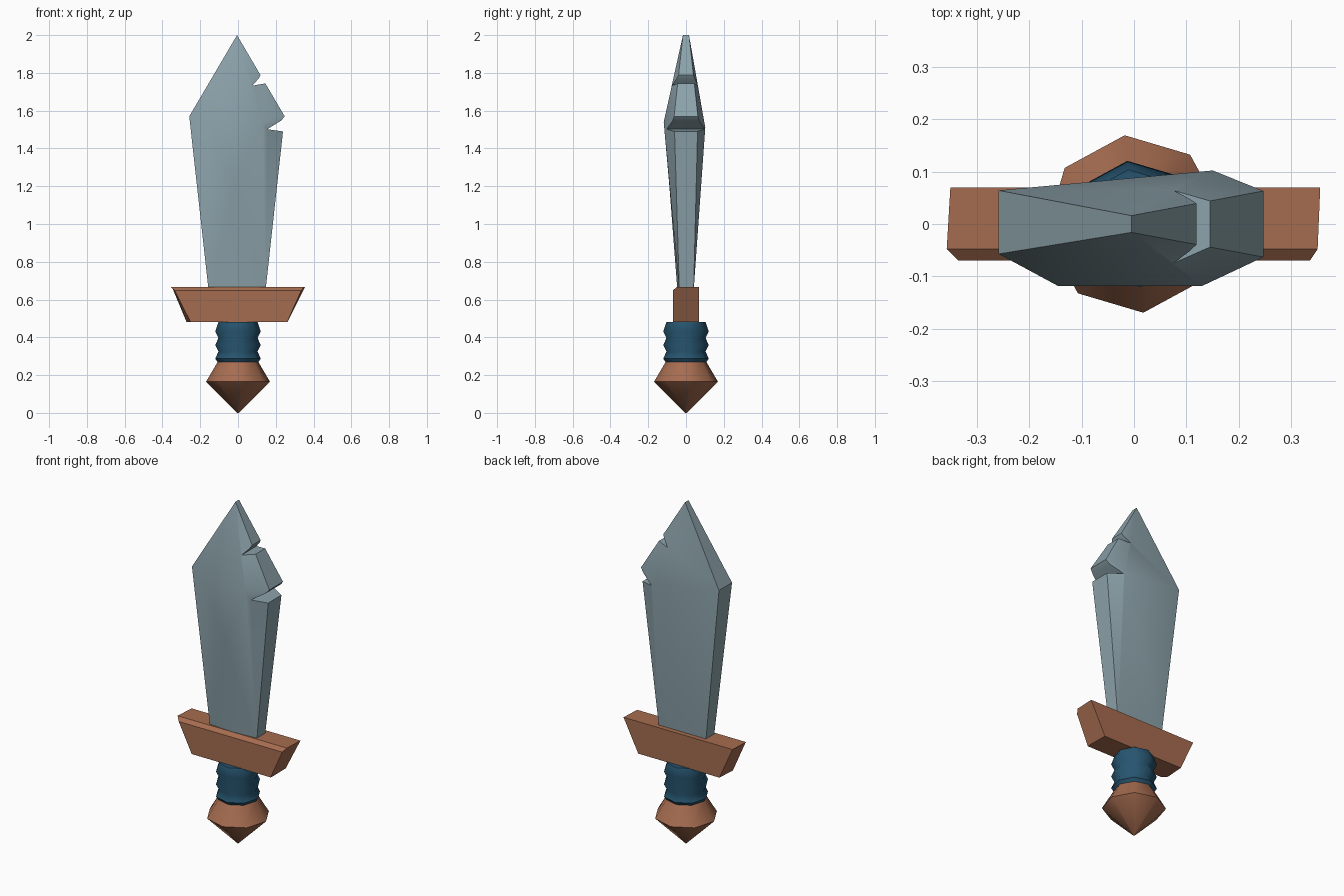
import bpy, bmesh, math

if "Cube" in bpy.data.objects:
    bpy.data.objects.remove(bpy.data.objects["Cube"])


def material(name, rgb):
    m = bpy.data.materials.new(name)
    m.diffuse_color = (*rgb, 1)
    m.use_nodes = True
    m.node_tree.nodes["Principled BSDF"].inputs["Base Color"].default_value = m.diffuse_color
    return m


steel = material("steel", (0.26, 0.36, 0.40))
copper = material("copper", (0.38, 0.15, 0.08))
blue = material("blue wrap", (0.02, 0.09, 0.16))


def build(name, verts, faces, mat, angle=None):
    mesh = bpy.data.meshes.new(name)
    mesh.from_pydata(verts, [], faces)
    bm = bmesh.new()
    bm.from_mesh(mesh)
    bmesh.ops.recalc_face_normals(bm, faces=bm.faces)
    bm.to_mesh(mesh)
    bm.free()
    ob = bpy.data.objects.new(name, mesh)
    bpy.context.collection.objects.link(ob)
    mesh.materials.append(mat)
    if angle:
        smooth(ob, angle)
    return ob


def smooth(ob, angle):
    bpy.ops.object.select_all(action='DESELECT')
    ob.select_set(True)
    bpy.context.view_layer.objects.active = ob
    bpy.ops.object.shade_smooth_by_angle(angle=math.radians(angle))


def loft(name, rings, mat, angle=None):
    """Join equal-length rings into a closed skin with end caps."""
    n = len(rings[0])
    verts = [v for r in rings for v in r]
    faces = [(k * n + i, k * n + (i + 1) % n, (k + 1) * n + (i + 1) % n, (k + 1) * n + i)
             for k in range(len(rings) - 1) for i in range(n)]
    faces += [tuple(range(n)), tuple(range((len(rings) - 1) * n, len(rings) * n))]
    return build(name, verts, faces, mat, angle)


def turned(name, profile, mat, sides=8, turn=6, angle=50):
    rings = []
    for r, z in profile:
        a = [math.radians(turn) + math.tau * i / sides for i in range(sides)]
        rings.append([(r * math.cos(t), r * math.sin(t), z) for t in a])
    return loft(name, rings, mat, angle)


# Blade: rim outline (x, z, front y, back y) plus raised ridge points
rim = [(-0.155, 0.64, -0.035, 0.040), (0.145, 0.64, -0.035, 0.040),
       (0.247, 1.57, -0.063, 0.063), (-0.005, 2.0, -0.016, 0.016),
       (-0.258, 1.57, -0.057, 0.064)]
verts = [(x, f, z) for x, z, f, b in rim] + [(x, b, z) for x, z, f, b in rim]
verts += [(-0.005, -0.045, 0.64), (-0.02, -0.088, 1.2),
          (-0.145, -0.118, 1.54), (0.13, -0.118, 1.54), (0.15, 0.102, 1.51)]
BASE, FORK, LEFT, RIGHT, BACK = range(10, 15)
faces = [(0, BASE, FORK), (0, FORK, LEFT), (0, LEFT, 4), (4, LEFT, 3),
         (LEFT, FORK, RIGHT), (LEFT, RIGHT, 3), (3, RIGHT, 2),
         (1, 2, RIGHT), (1, RIGHT, FORK), (1, FORK, BASE), (0, 5, 6, 1, BASE)]
faces += [(5 + i, 5 + (i + 1) % 5, BACK) for i in range(5)]
faces += [(i, (i + 1) % 5, 5 + (i + 1) % 5, 5 + i) for i in range(1, 5)]
blade = build("blade", verts, faces, steel)

# Battle notches cut through the right edge
notches = [[(0.120, 1.790), (0.108, 1.768), (0.075, 1.732), (0.148, 1.745), (0.25, 1.79)],
           [(0.247, 1.569), (0.228, 1.547), (0.155, 1.502), (0.238, 1.490), (0.35, 1.52)]]
for i, pts in enumerate(notches):
    cutter = loft(f"notch_cutter_{i + 1}", [[(x, y, z) for x, z in pts] for y in (-0.3, 0.3)], steel)
    mod = blade.modifiers.new("notch", 'BOOLEAN')
    mod.operation = 'DIFFERENCE'
    mod.solver = 'EXACT'
    mod.object = cutter
    bpy.context.view_layer.objects.active = blade
    bpy.ops.object.modifier_apply(modifier=mod.name)
    bpy.data.objects.remove(cutter)
smooth(blade, 30)

# Guard: flared bar with a chamfered top front edge, (y, z, left x, right x)
section = [(-0.07, 0.48, -0.25, 0.26), (-0.07, 0.648, -0.335, 0.335),
           (-0.048, 0.667, -0.357, 0.350), (0.07, 0.667, -0.350, 0.355),
           (0.07, 0.48, -0.265, 0.26), (-0.045, 0.48, -0.272, 0.262)]
loft("guard", [[(l, y, z) for y, z, l, r in section],
               [(r, y, z) for y, z, l, r in section]], copper)

# Grip: three wrapped ribs
grip = [(0.103, 0.26), (0.121, 0.287), (0.104, 0.325), (0.121, 0.358),
        (0.104, 0.398), (0.121, 0.432), (0.104, 0.482)]
turned("grip", grip, blue)

# Pommel: faceted double cone
turned("pommel", [(0.004, 0.0), (0.170, 0.165), (0.108, 0.27)], copper)
